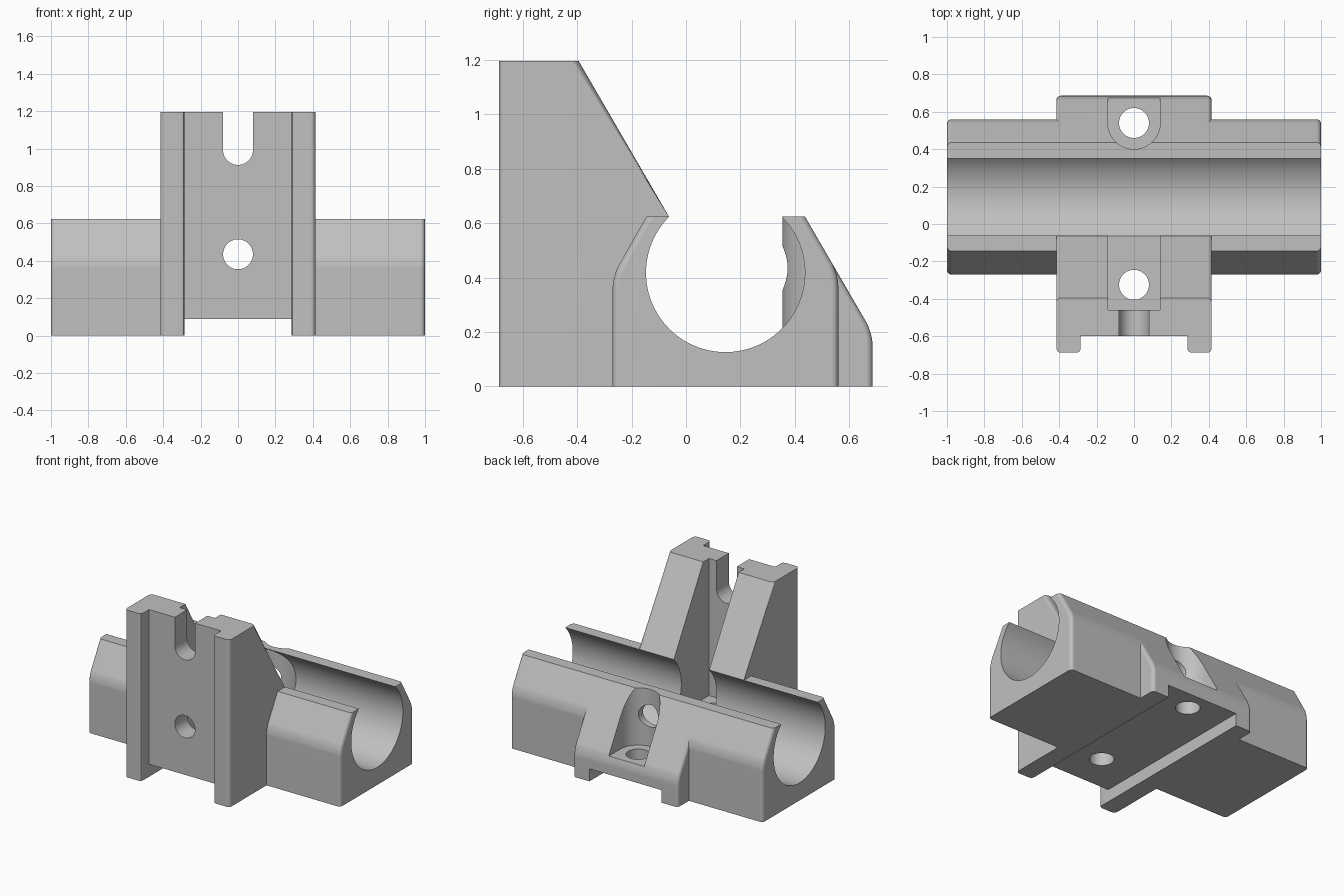
import bpy
import bmesh
from math import radians, pi
from mathutils import Matrix

cube = bpy.data.objects.get("Cube")
if cube:
    bpy.data.objects.remove(cube, do_unlink=True)

# Main dimensions
HALF_LENGTH = 1.0
BRACKET = 0.415       # half width of the upright bracket
SLOT = 0.14           # half width of the gap and the screw pocket
HOLE = 0.08
FLOOR = 0.215         # height of the screw seats
LIP = 0.625
BORE_Y, BORE_Z, BORE_R = 0.145, 0.418, 0.292
SCREW_FRONT, SCREW_BACK = -0.325, 0.54

grey = bpy.data.materials.new("light grey")
grey.use_nodes = True
colour = (0.53, 0.53, 0.53, 1)
grey.diffuse_color = colour
grey.node_tree.nodes["Principled BSDF"].inputs["Base Color"].default_value = colour


def make(name, bm):
    bmesh.ops.recalc_face_normals(bm, faces=bm.faces[:])
    mesh = bpy.data.meshes.new(name)
    bm.to_mesh(mesh)
    bm.free()
    mesh.materials.append(grey)
    ob = bpy.data.objects.new(name, mesh)
    bpy.context.collection.objects.link(ob)
    return ob


def prism(points, vector):
    bm = bmesh.new()
    face = bm.faces.new([bm.verts.new(p) for p in points])
    new = bmesh.ops.extrude_face_region(bm, geom=[face])["geom"]
    verts = [g for g in new if isinstance(g, bmesh.types.BMVert)]
    bmesh.ops.translate(bm, verts=verts, vec=vector)
    return bm


def rounded_body(name, profile, half, kinks):
    """Side profile swept along x, with rounded kinks and end edges."""
    bm = prism([(-half, y, z) for y, z in profile], (2 * half, 0, 0))
    bmesh.ops.recalc_face_normals(bm, faces=bm.faces[:])
    long_edges = [e for e in bm.edges
                  if all(any(abs(v.co.y - y) + abs(v.co.z - z) < 1e-4
                             for y, z in kinks) for v in e.verts)
                  and abs(e.verts[0].co.x - e.verts[1].co.x) > half]
    bmesh.ops.bevel(bm, geom=long_edges, offset=0.045, segments=4,
                    profile=0.5, affect='EDGES')
    ends = [e for e in bm.edges
            if abs(e.verts[0].co.x - e.verts[1].co.x) < 1e-4
            and abs(e.verts[0].co.z - e.verts[1].co.z) > 1e-4]
    bmesh.ops.bevel(bm, geom=ends, offset=0.025, segments=6,
                    profile=0.5, affect='EDGES')
    return make(name, bm)


def box(name, low, high):
    (x0, y0, z0), (x1, y1, z1) = low, high
    base = [(x0, y0, z0), (x1, y0, z0), (x1, y1, z0), (x0, y1, z0)]
    return make(name, prism(base, (0, 0, z1 - z0)))


def cylinder(name, centre, radius, length, axis='Z', sides=64):
    bm = bmesh.new()
    turn = {'X': Matrix.Rotation(pi / 2, 4, 'Y'),
            'Y': Matrix.Rotation(pi / 2, 4, 'X'),
            'Z': Matrix.Identity(4)}[axis]
    bmesh.ops.create_cone(bm, cap_ends=True, segments=sides, radius1=radius,
                          radius2=radius, depth=length,
                          matrix=Matrix.Translation(centre) @ turn)
    return make(name, bm)


def combine(target, tool, operation='DIFFERENCE'):
    mod = target.modifiers.new("combine", 'BOOLEAN')
    mod.operation = operation
    mod.solver = 'EXACT'
    mod.object = tool
    bpy.context.view_layer.update()
    graph = bpy.context.evaluated_depsgraph_get()
    mesh = bpy.data.meshes.new_from_object(target.evaluated_get(graph))
    target.modifiers.clear()
    target.data = mesh
    bpy.data.objects.remove(tool, do_unlink=True)


# Long cradle block and the upright bracket crossing it
body = rounded_body(
    "cradle_bracket",
    [(-0.27, 0), (-0.27, 0.405), (-0.145, LIP), (0.437, LIP), (0.56, 0.413), (0.56, 0)],
    HALF_LENGTH, [(-0.27, 0.405), (0.56, 0.413)])
bracket = rounded_body(
    "upright",
    [(-0.688, 0), (-0.688, 1.197), (-0.395, 1.197), (-0.063, LIP),
     (0.437, LIP), (0.686, 0.196), (0.686, 0)],
    BRACKET, [(0.686, 0.196)])
combine(body, bracket, 'UNION')

# Open bore, leaving a round boss around the rear screw pocket
bore = cylinder("bore", (0, BORE_Y, BORE_Z), BORE_R, 3, 'X', 96)
combine(bore, cylinder("boss", (0, SCREW_BACK, 0.5), 0.185, 2))
combine(body, bore)

# Recess in the front between rounded flanges, and channel underneath
half = [(0.285, -0.6), (0.285, -0.668), (0.291, -0.682), (0.305, -0.688), (0.305, -0.8)]
outline = half + [(-x, y) for x, y in reversed(half)]
combine(body, make("front_recess", prism([(x, y, -0.1) for x, y in outline], (0, 0, 1.5))))
combine(body, box("bottom_channel", (-0.285, -1, -0.1), (0.285, 1, 0.09)))

# Gap between the two gussets
combine(body, box("gusset_gap", (-SLOT, -0.46, FLOOR), (SLOT, 0.1, 1.5)))

# Rear screw pocket, open towards the back
pocket = cylinder("pocket", (0, SCREW_BACK, FLOOR + 0.5), SLOT, 1)
combine(pocket, box("pocket_opening", (-SLOT, SCREW_BACK, FLOOR), (SLOT, 0.9, FLOOR + 1)), 'UNION')
combine(body, pocket)

# Vertical screw holes, the driver hole and the open notch at the top
for y in (SCREW_FRONT, SCREW_BACK):
    combine(body, cylinder("screw_hole", (0, y, 0.1), HOLE, 0.6, sides=48))
combine(body, cylinder("driver_hole", (0, 0, 0.435), HOLE, 2, 'Y', 48))
combine(body, cylinder("notch_round", (0, -0.6, 0.993), HOLE, 0.6, 'Y', 48))
combine(body, box("notch", (-HOLE, -0.9, 0.993), (HOLE, -0.3, 1.5)))

# Smooth shading with sharp edges kept
bpy.ops.object.select_all(action='DESELECT')
body.select_set(True)
bpy.context.view_layer.objects.active = body
bpy.ops.object.shade_smooth_by_angle(angle=radians(25))
weighted = body.modifiers.new("even_normals", 'WEIGHTED_NORMAL')
weighted.keep_sharp = True
